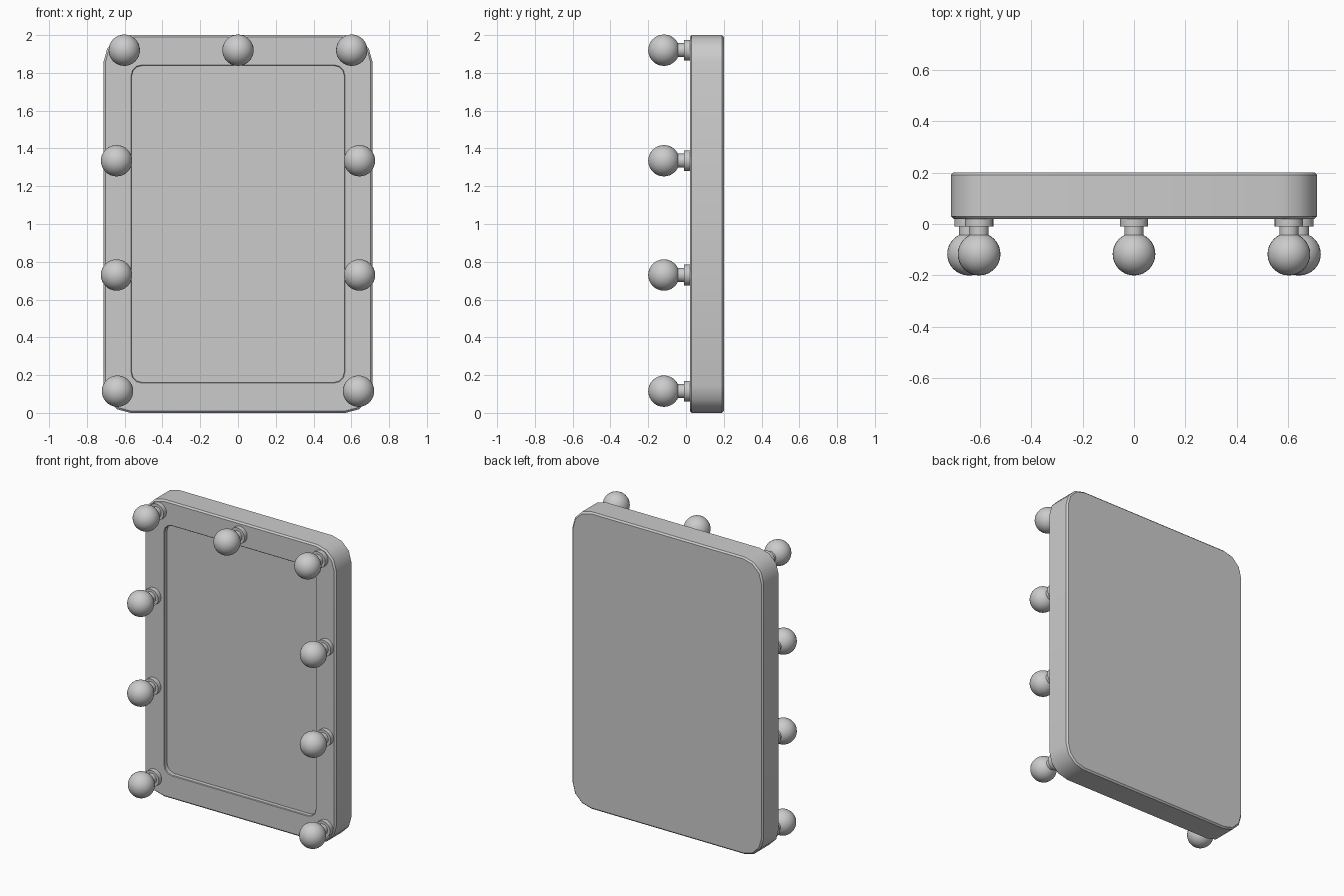
import bpy, bmesh
from math import sin, cos, pi, radians
from mathutils import Matrix, Vector

cube = bpy.data.objects.get("Cube")
if cube:
    bpy.data.objects.remove(cube, do_unlink=True)

grey = bpy.data.materials.new("plain_grey")
grey.use_nodes = True
colour = (0.6, 0.6, 0.6, 1)
grey.diffuse_color = colour
grey.node_tree.nodes["Principled BSDF"].inputs["Base Color"].default_value = colour


def finish(name, bm):
    """Turn a bmesh into a smooth shaded object with sharp edges kept."""
    bmesh.ops.recalc_face_normals(bm, faces=bm.faces)
    mesh = bpy.data.meshes.new(name)
    bm.to_mesh(mesh)
    bm.free()
    mesh.materials.append(grey)
    obj = bpy.data.objects.new(name, mesh)
    bpy.context.collection.objects.link(obj)
    bpy.ops.object.select_all(action="DESELECT")
    obj.select_set(True)
    bpy.context.view_layer.objects.active = obj
    bpy.ops.object.shade_smooth_by_angle(angle=radians(35))
    return obj


def rounded_ring(bm, half_x, half_z, radius, y, steps=3):
    """Ring of vertices around a rounded rectangle facing -y."""
    ring = []
    for corner, (sx, sz) in enumerate([(1, 1), (-1, 1), (-1, -1), (1, -1)]):
        for i in range(steps + 1):
            a = (corner + i / steps) * pi / 2
            ring.append(bm.verts.new((sx * (half_x - radius) + radius * cos(a), y,
                                      1 + sz * (half_z - radius) + radius * sin(a))))
    return ring


# Frame with recessed mirror panel: rings from the back, over the rim, into the recess
bm = bmesh.new()
rings = [rounded_ring(bm, *r) for r in [
    (0.702, 0.99, 0.135, 0.2),
    (0.712, 1.0, 0.143, 0.19),
    (0.712, 1.0, 0.143, 0.03),
    (0.702, 0.99, 0.135, 0.02),
    (0.567, 0.843, 0.06, 0.02),
    (0.563, 0.839, 0.056, 0.024),
    (0.563, 0.839, 0.056, 0.05),
]]
for a, b in zip(rings, rings[1:]):
    for i in range(len(a)):
        j = (i + 1) % len(a)
        bm.faces.new((a[i], a[j], b[j], b[i]))
bm.faces.new(rings[0])
bm.faces.new(rings[-1])
finish("mirror_frame", bm)


def add_cylinder(bm, radius, y_front, y_back):
    place = Matrix.Translation((0, (y_front + y_back) / 2, 0)) @ Matrix.Rotation(pi / 2, 4, "X")
    bmesh.ops.create_cone(bm, cap_ends=True, segments=24, radius1=radius, radius2=radius,
                          depth=y_back - y_front, matrix=place)


def add_bulb(name, x, z):
    """Socket plate, neck and round bulb."""
    bm = bmesh.new()
    add_cylinder(bm, 0.055, -0.01, 0.025)
    add_cylinder(bm, 0.037, -0.06, -0.005)
    bmesh.ops.create_uvsphere(bm, u_segments=32, v_segments=16, radius=0.083,
                              matrix=Matrix.Translation((0, -0.117, 0)))
    finish(name, bm).location = Vector((x, 0, z))


# Bulbs: one at the top centre, the rest in mirrored pairs
add_bulb("bulb_top_centre", 0, 1.92)
for row, x, z in [("top", 0.602, 1.92), ("upper", 0.643, 1.335),
                  ("lower", 0.643, 0.73), ("bottom", 0.638, 0.115)]:
    for side, sign in [("left", 1), ("right", -1)]:
        add_bulb(f"bulb_{row}_{side}", sign * x, z)
